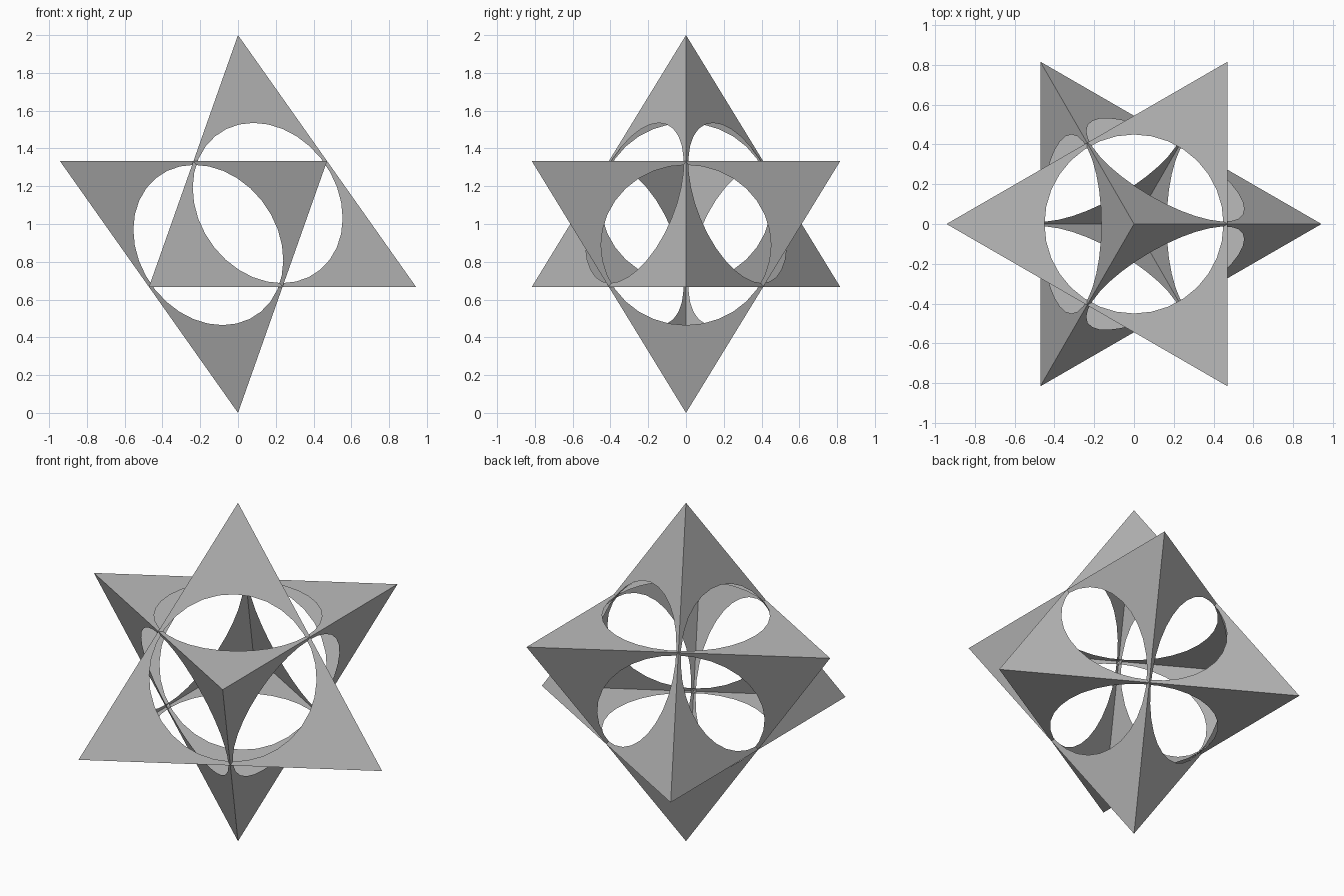
import bpy, bmesh, math
from mathutils import Vector

if "Cube" in bpy.data.objects:
    bpy.data.objects.remove(bpy.data.objects["Cube"])

HOLE_RADIUS = 0.45
HOLE_SIDES = 32
CENTRE = Vector((0, 0, 1))

grey = bpy.data.materials.new("mid grey")
grey.diffuse_color = (0.5, 0.5, 0.5, 1)
grey.use_nodes = True
grey.node_tree.nodes["Principled BSDF"].inputs["Base Color"].default_value = grey.diffuse_color


def pierced_tetrahedron(name, sign):
    """Hollow tetrahedron with a round hole in each face; sign -1 points it down."""
    ring = math.sqrt(8) / 3
    corners = [Vector((0, 0, 1))]
    for k in range(3):
        a = k * math.tau / 3
        corners.append(Vector((ring * math.cos(a), ring * math.sin(a), -1 / 3)))
    corners = [c * sign for c in corners]

    bm = bmesh.new()
    for skip in range(4):
        tri = [c for i, c in enumerate(corners) if i != skip]
        normal = -corners[skip].normalized()
        mid = sum(tri, Vector()) / 3
        u = (tri[0] - mid).normalized()
        v = normal.cross(u)
        circle = [mid + HOLE_RADIUS * (u * math.cos(t) + v * math.sin(t))
                  for t in (i * math.tau / HOLE_SIDES for i in range(HOLE_SIDES))]
        # Fill between the triangular rim and the circular rim
        edges = []
        for loop in (tri, circle):
            vs = [bm.verts.new(CENTRE + p) for p in loop]
            edges += [bm.edges.new((vs[i - 1], vs[i])) for i in range(len(vs))]
        made = bmesh.ops.triangle_fill(bm, edges=edges, use_beauty=True, normal=normal)
        for f in made["geom"]:
            if isinstance(f, bmesh.types.BMFace):
                f.normal_update()
                if f.normal.dot(normal) < 0:
                    f.normal_flip()
    # Join the four faces along their shared edges
    bmesh.ops.remove_doubles(bm, verts=bm.verts, dist=1e-4)

    mesh = bpy.data.meshes.new(name)
    bm.to_mesh(mesh)
    bm.free()
    mesh.materials.append(grey)
    obj = bpy.data.objects.new(name, mesh)
    bpy.context.collection.objects.link(obj)


pierced_tetrahedron("upright_tetrahedron", 1)
pierced_tetrahedron("inverted_tetrahedron", -1)
